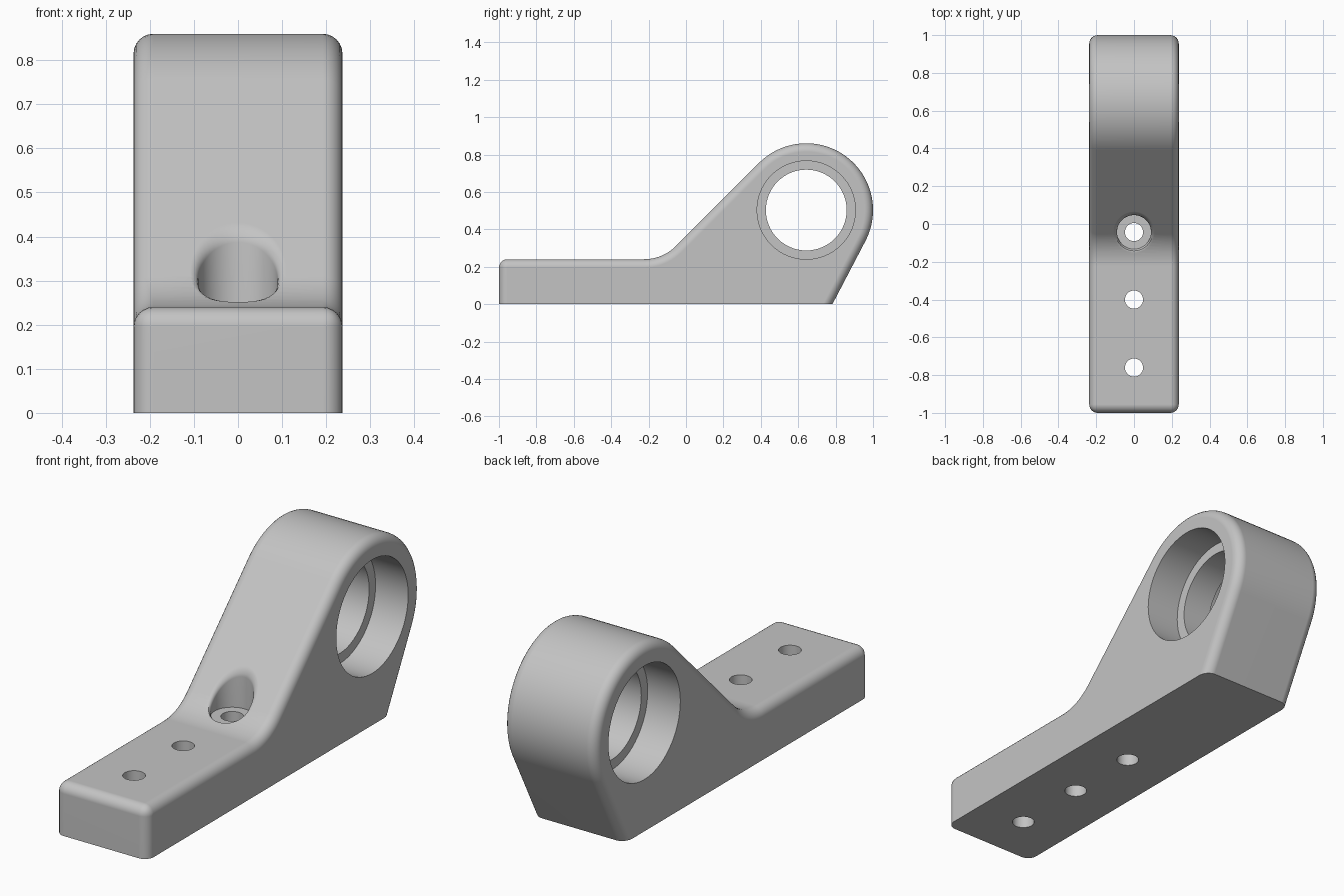
import bpy, bmesh
from math import sin, cos, pi, radians, sqrt, atan2, acos, hypot
from mathutils import Matrix

cube = bpy.data.objects.get("Cube")
if cube:
    bpy.data.objects.remove(cube, do_unlink=True)

HALF_W, BASE_H, EDGE = 0.237, 0.24, 0.045
EYE_Y, EYE_Z, EYE_R = 0.643, 0.503, 0.357       # rounded eye
TOE_Y, FILLET = 0.783, 0.24
SLOPE = EYE_R * sqrt(2) + EYE_Z - EYE_Y         # 45 degree ramp: z = y + SLOPE
FIL_Y = BASE_H - SLOPE - FILLET * (sqrt(2) - 1)  # where the fillet begins
BOLT_Y = -0.043

metal = bpy.data.materials.new("grey metal")
metal.use_nodes = True
metal.diffuse_color = (0.55, 0.55, 0.55, 1)
metal.node_tree.nodes["Principled BSDF"].inputs["Base Color"].default_value = (0.55, 0.55, 0.55, 1)


def to_object(bm, name):
    bmesh.ops.recalc_face_normals(bm, faces=bm.faces)
    mesh = bpy.data.meshes.new(name)
    bm.to_mesh(mesh)
    bm.free()
    mesh.materials.append(metal)
    obj = bpy.data.objects.new(name, mesh)
    bpy.context.collection.objects.link(obj)
    return obj


def arc(cy, cz, r, a0, a1, n):
    return [(cy + r * cos(a0 + (a1 - a0) * i / n), cz + r * sin(a0 + (a1 - a0) * i / n))
            for i in range(n + 1)]


def surface(y):
    """Height of the top of the body along the base, fillet and ramp."""
    if y < FIL_Y:
        return BASE_H
    if y < FIL_Y + FILLET / sqrt(2):
        return BASE_H + FILLET - sqrt(FILLET ** 2 - (y - FIL_Y) ** 2)
    return y + SLOPE


def cylinder(name, radius, depth, matrix, sides=64):
    bm = bmesh.new()
    bmesh.ops.create_cone(bm, cap_ends=True, segments=sides, radius1=radius,
                          radius2=radius, depth=depth, matrix=matrix)
    return to_object(bm, name)


# Body: side profile extruded across x, continued below ground, then trimmed
toe = (TOE_Y - EYE_Y, -EYE_Z)
tangent = atan2(toe[1], toe[0]) + acos(EYE_R / hypot(*toe))
below = 0.15
toe_drop = (TOE_Y + below * sin(tangent) / cos(tangent), -below)
profile = [(-1, -below), (-1, BASE_H)]
profile += arc(FIL_Y, BASE_H + FILLET, FILLET, -pi / 2, -pi / 4, 10)
profile += arc(EYE_Y, EYE_Z, EYE_R, radians(135), tangent, 44)
profile.append(toe_drop)

bm = bmesh.new()
side = bm.faces.new([bm.verts.new((-HALF_W, y, z)) for y, z in profile])
ext = bmesh.ops.extrude_face_region(bm, geom=[side])
new_verts = [v for v in ext["geom"] if isinstance(v, bmesh.types.BMVert)]
bmesh.ops.translate(bm, verts=new_verts, vec=(2 * HALF_W, 0, 0))
bmesh.ops.recalc_face_normals(bm, faces=bm.faces)
rounded = [e for e in bm.edges if e.calc_face_angle() > radians(40)]
bmesh.ops.bevel(bm, geom=rounded, offset=EDGE, offset_type='OFFSET', segments=6,
                profile=0.5, affect='EDGES', clamp_overlap=False)
cut = bmesh.ops.bisect_plane(bm, geom=bm.verts[:] + bm.edges[:] + bm.faces[:],
                             plane_co=(0, 0, 0), plane_no=(0, 0, 1), clear_inner=True)
rim = [e for e in cut["geom_cut"] if isinstance(e, bmesh.types.BMEdge)]
bmesh.ops.edgeloop_fill(bm, edges=rim)
body = to_object(bm, "bearing_bracket")

# Bearing bore: two recesses with a narrower shoulder between them
cutters = []
turn = Matrix.Rotation(pi / 2, 4, 'Y')
for s in (-1, 1):
    place = Matrix.Translation((s * 0.27, EYE_Y, EYE_Z)) @ turn
    cutters.append(cylinder("recess_cutter", 0.263, 0.4, place))
cutters.append(cylinder("shoulder_cutter", 0.216, 0.4,
                        Matrix.Translation((0, EYE_Y, EYE_Z)) @ turn))

# Screw seat with a softened rim that follows the ramp
bm = bmesh.new()
levels = [(0.09, None), (0.09, -0.025), (0.0925, -0.013), (0.099, -0.004), (0.114, 0.002)]
rings = []
for i, (r, drop) in enumerate(levels):
    ring = []
    for k in range(48):
        x, y = r * cos(k * pi / 24), BOLT_Y + r * sin(k * pi / 24)
        z = BASE_H if drop is None else max(BASE_H + 0.001 * i, surface(y) + drop)
        ring.append(bm.verts.new((x, y, z)))
    rings.append(ring)
rings.append([bm.verts.new((v.co.x, v.co.y, 0.7)) for v in rings[-1]])
for a, b in zip(rings, rings[1:]):
    for k in range(48):
        j = (k + 1) % 48
        bm.faces.new((a[k], a[j], b[j], b[k]))
bm.faces.new(rings[0])
bm.faces.new(rings[-1])
cutters.append(to_object(bm, "screw_seat_cutter"))

# Three screw holes through the base
for y in (-0.76, -0.4, BOLT_Y):
    cutters.append(cylinder("screw_hole_cutter", 0.048, 0.8,
                            Matrix.Translation((0, y, 0)), 32))

# Cut everything, then shade
bpy.ops.object.select_all(action='DESELECT')
body.select_set(True)
bpy.context.view_layer.objects.active = body
for c in cutters:
    c.hide_render = True
    mod = body.modifiers.new("cut", 'BOOLEAN')
    mod.operation, mod.solver, mod.object = 'DIFFERENCE', 'EXACT', c
    bpy.ops.object.modifier_apply(modifier=mod.name)
    bpy.data.objects.remove(c, do_unlink=True)
bpy.ops.object.shade_smooth_by_angle(angle=radians(35))
normals = body.modifiers.new("even shading", 'WEIGHTED_NORMAL')
normals.keep_sharp = True
